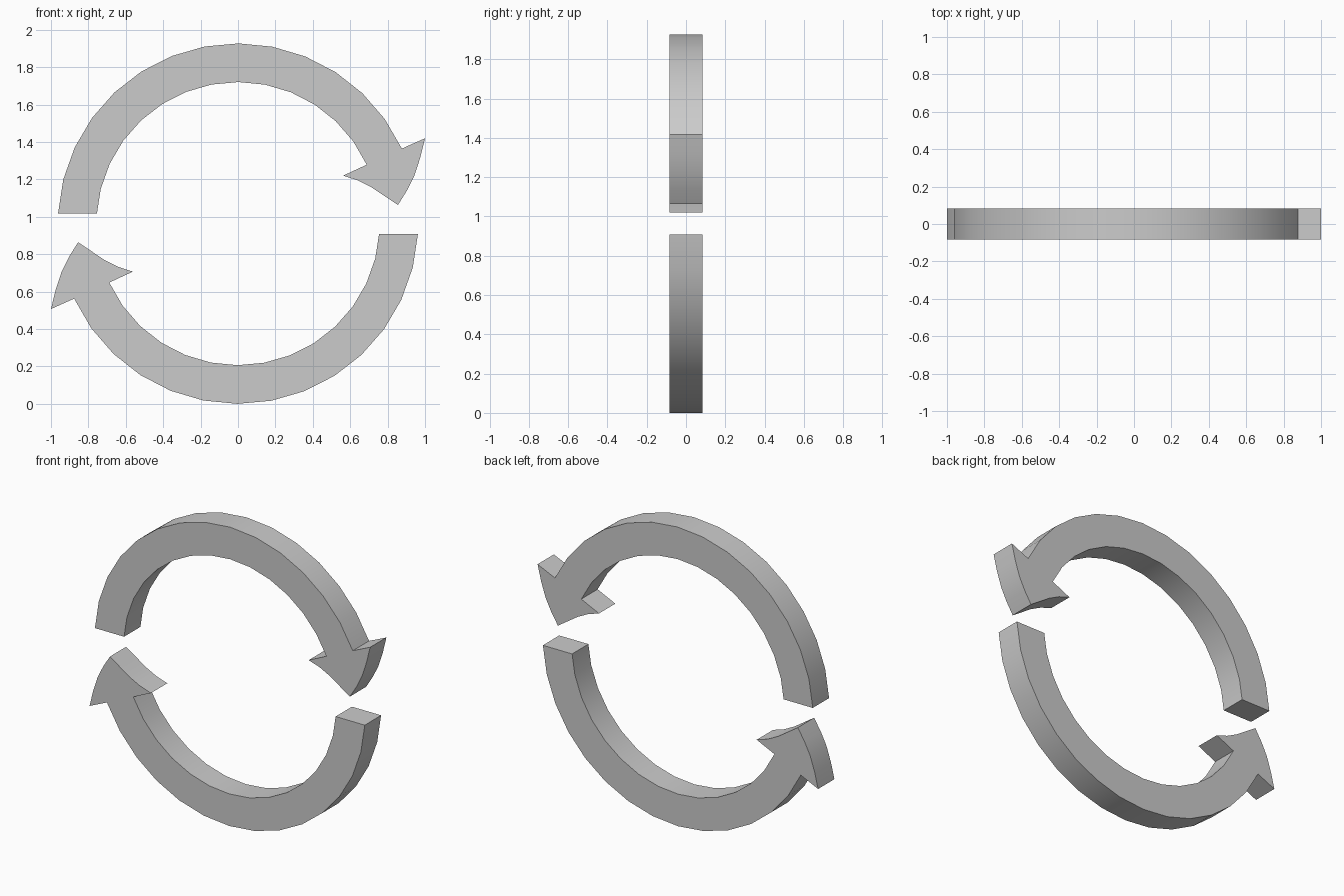
import bpy, bmesh
from math import radians, sin, cos

if "Cube" in bpy.data.objects:
    bpy.data.objects.remove(bpy.data.objects["Cube"])

CENTER_Z = 0.9635
OUTER, INNER = 0.9635, 0.757
HALF_DEPTH = 0.083
TAIL, NECK, STEPS = -86.7, 65.4, 14  # degrees clockwise from the top


def arc(radius):
    pts = []
    for i in range(STEPS + 1):
        a = radians(TAIL + (NECK - TAIL) * i / STEPS)
        pts.append((radius * sin(a), CENTER_Z + radius * cos(a)))
    return pts


def arrow_profile():
    outer, inner = arc(OUTER), arc(INNER)
    # horizontal cut at the tail
    inner[0] = (-0.754, outer[0][1])
    # arrow head with gently curved flanks
    head = [(1.0, 1.42), (0.975, 1.318), (0.943, 1.22), (0.903, 1.14),
            (0.855, 1.063), (0.785, 1.11), (0.715, 1.157),
            (0.64, 1.195), (0.562, 1.22)]
    return outer + head + inner[::-1]


def make_arrow(name, sign):
    bm = bmesh.new()
    verts = [bm.verts.new((sign * x, -HALF_DEPTH, CENTER_Z + sign * (z - CENTER_Z)))
             for x, z in arrow_profile()]
    face = bm.faces.new(verts)
    ext = bmesh.ops.extrude_face_region(bm, geom=[face], use_keep_orig=True)
    new = [g for g in ext["geom"] if isinstance(g, bmesh.types.BMVert)]
    bmesh.ops.translate(bm, verts=new, vec=(0, 2 * HALF_DEPTH, 0))
    bmesh.ops.recalc_face_normals(bm, faces=bm.faces)
    mesh = bpy.data.meshes.new(name)
    bm.to_mesh(mesh)
    bm.free()
    obj = bpy.data.objects.new(name, mesh)
    bpy.context.collection.objects.link(obj)
    bpy.ops.object.select_all(action='DESELECT')
    obj.select_set(True)
    bpy.context.view_layer.objects.active = obj
    bpy.ops.object.shade_smooth_by_angle(angle=radians(30))


# Two identical arrows, the lower turned half a revolution
make_arrow("upper_arrow", 1)
make_arrow("lower_arrow", -1)
